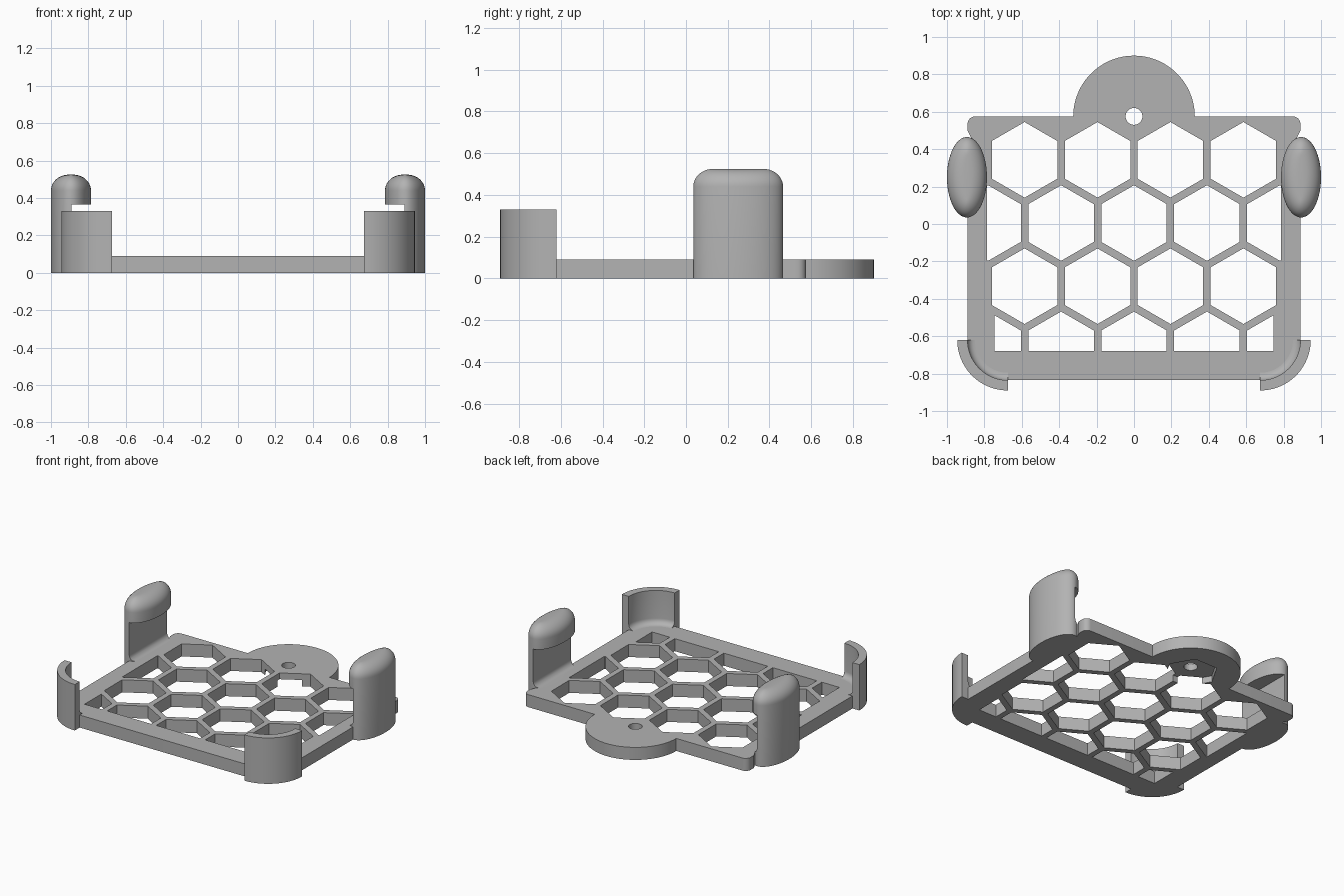
import bpy, bmesh
from math import sin, cos, pi, radians, sqrt

default = bpy.data.objects.get("Cube")
if default:
    bpy.data.objects.remove(default, do_unlink=True)

GREY = bpy.data.materials.new("plain grey")
GREY.use_nodes = True
GREY.diffuse_color = (0.45, 0.45, 0.45, 1)
GREY.node_tree.nodes["Principled BSDF"].inputs["Base Color"].default_value = (0.45, 0.45, 0.45, 1)

THICK = 0.09      # plate thickness
FILLET = 0.04     # inside fillet where uprights meet the plate
EDGE = 0.89       # half width of the plate


def arc(cx, cy, r, start, end, n):
    """Points along an arc, angles in degrees."""
    angles = [radians(start + (end - start) * i / n) for i in range(n + 1)]
    return [(cx + r * cos(a), cy + r * sin(a)) for a in angles]


def loft(name, loops_list, closed=False):
    """Join rings of points; cap the ends of each body, or close the ring of rings."""
    bm = bmesh.new()
    for loops in loops_list:
        rings = [[bm.verts.new(p) for p in ring] for ring in loops]
        for a, b in zip(rings, rings[1:]):
            for i in range(len(a)):
                j = (i + 1) % len(a)
                bm.faces.new((a[i], a[j], b[j], b[i]))
        bm.faces.new(rings[0][::-1])
        bm.faces.new(rings[-1])
    bmesh.ops.recalc_face_normals(bm, faces=bm.faces)
    mesh = bpy.data.meshes.new(name)
    bm.to_mesh(mesh)
    bm.free()
    mesh.materials.append(GREY)
    obj = bpy.data.objects.new(name, mesh)
    bpy.context.collection.objects.link(obj)
    return obj


def prism(poly, z0, z1):
    return [[(x, y, z) for x, y in poly] for z in (z0, z1)]


def activate(obj):
    bpy.ops.object.select_all(action='DESELECT')
    obj.select_set(True)
    bpy.context.view_layer.objects.active = obj


def cut(obj, cutter):
    """Subtract the cutter and remove it."""
    cutter.hide_render = True
    mod = obj.modifiers.new("cut", 'BOOLEAN')
    mod.operation, mod.solver, mod.object = 'DIFFERENCE', 'EXACT', cutter
    activate(obj)
    bpy.ops.object.modifier_apply(modifier=mod.name)
    bpy.data.objects.remove(cutter, do_unlink=True)


def smooth(obj):
    activate(obj)
    bpy.ops.object.shade_smooth_by_angle(angle=radians(35))


def clip(poly, axis, sign, limit):
    """Keep the part of a convex polygon where sign * coordinate <= limit."""
    out = []
    for p, q in zip(poly, poly[1:] + poly[:1]):
        dp, dq = sign * p[axis] - limit, sign * q[axis] - limit
        if dp <= 0:
            out.append(p)
        if dp * dq < 0:
            t = dp / (dp - dq)
            out.append(tuple(u + (v - u) * t for u, v in zip(p, q)))
    return out


# Base plate with its round hanging tab, outlined on one side and mirrored
half = arc(0, 0.575, 0.325, 90, 0, 24)
half += arc(0.85, 0.535, 0.04, 90, 0, 6)
half += [(EDGE, 0.5), (0.87, 0.46), (0.87, 0.4), (EDGE, 0.4)]
half += arc(0.675, -0.62, 0.215, 0, -90, 16)
outline = half + [(-x, y) for x, y in half[:0:-1]]
plate = loft("base_plate", [prism(outline, 0, THICK)])

# Honeycomb openings, trimmed to the rim
PITCH, RADIUS = 0.39, 0.35 / sqrt(3)
cells = []
for row in range(4):
    cy = 0.343 - row * PITCH * sqrt(3) / 2
    columns = (-2, -1, 0, 1, 2) if row % 2 else (-1.5, -0.5, 0.5, 1.5)
    limit = 0.745 if row == 3 else 0.785
    for col in columns:
        cell = arc(col * PITCH, cy, RADIUS, 90, 390, 5)
        for axis, sign, stop in ((0, 1, limit), (0, -1, limit), (1, -1, 0.68)):
            cell = clip(cell, axis, sign, stop)
        cells.append(prism(cell, -0.1, 0.2))
cut(plate, loft("honeycomb_cutter", cells))

# Screw hole, with a six-sided pocket underneath
cut(plate, loft("pocket_cutter", [prism(arc(0, 0.575, 0.18, 0, 300, 5), -0.1, 0.045)]))
cut(plate, loft("hole_cutter", [prism(arc(0, 0.575, 0.045, 0, 348.75, 31), -0.1, 0.2)]))
smooth(plate)

# Profile of the curved corner wall: radius and height
wall = [(0.27, 0), (0.27, 0.33), (0.215, 0.33)]
wall += arc(0.215 - FILLET, THICK + FILLET, FILLET, 0, -90, 6)
wall += [(0.215 - FILLET, 0.05), (0.21, 0.05), (0.21, 0)]

for side, label in ((1, "left"), (-1, "right")):
    # Front corner wall, swept a quarter turn
    sweep = []
    for i in range(25):
        a = -pi / 2 * i / 24
        sweep.append([(side * (0.675 + r * cos(a)), -0.62 + r * sin(a), z) for r, z in wall])
    smooth(loft("front_corner_wall_" + label, [sweep]))

    # Oval side clip with a rounded top
    levels = [(0, 0)] + [(0.095 * (1 - cos(t)), 0.44 + 0.085 * sin(t))
                         for t in (pi / 2 * i / 10 for i in range(11))]
    rings = []
    for inset, z in levels:
        angles = [2 * pi * i / 64 for i in range(64)]
        rings.append([(side * (0.893 + (0.107 - inset) * cos(a)),
                       0.25 + (0.215 - inset) * sin(a), z) for a in angles])
    hook = loft("side_clip_" + label, [rings])

    # Slot under the clip's overhang
    slot = [(EDGE, 0.365), (0.7, 0.365), (0.7, THICK)]
    slot += arc(EDGE - FILLET, THICK + FILLET, FILLET, -90, 0, 6)
    cut(hook, loft("slot_cutter", [[[(side * x, y, z) for x, z in slot] for y in (-0.1, 0.6)]]))
    smooth(hook)
